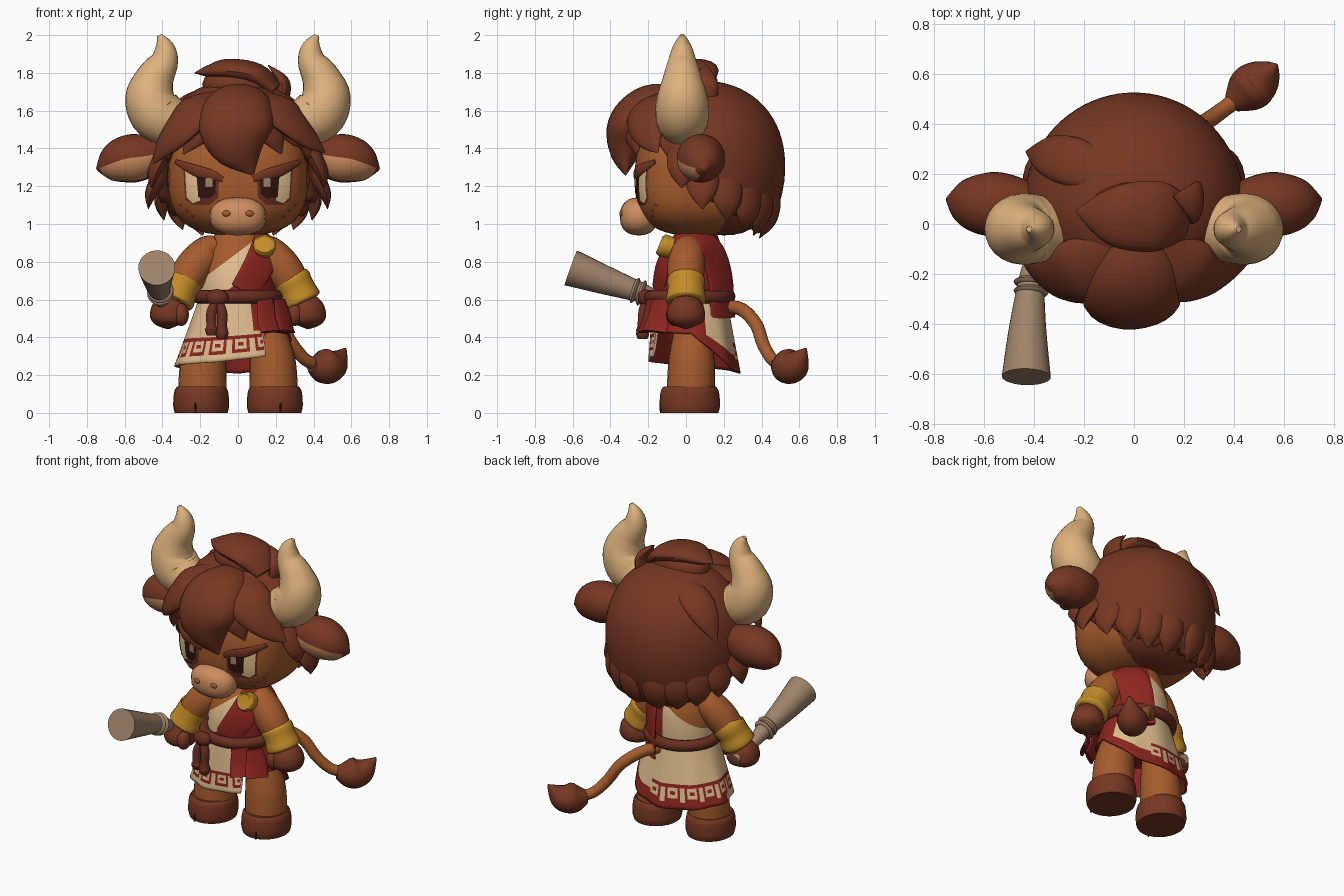
import bpy, bmesh, math
from mathutils import Vector

if "Cube" in bpy.data.objects:
    bpy.data.objects.remove(bpy.data.objects["Cube"])


def material(name, code):
    rgb = [(int(code[i:i + 2], 16) / 255) ** 2.2 for i in range(0, len(code), 2)]
    m = bpy.data.materials.new(name)
    m.use_nodes = True
    m.diffuse_color = (*rgb, 1)
    m.node_tree.nodes["Principled BSDF"].inputs["Base Color"].default_value = (*rgb, 1)
    return m


HAIR, SKIN = material("dark_brown", "763a27"), material("skin_brown", "a45c30")
HORN, CREAM = material("horn_tan", "deb17c"), material("cream_cloth", "e2be8e")
RED, GOLD = material("red_cloth", "8c2a24"), material("gold", "c28a2c")
MUZZLE, WOOD = material("muzzle_peach", "cb8c60"), material("grey_wood", "9e8269")
ROPE, EYE = material("rope_brown", "6a3226"), material("eye_black", "331a12")

made = []
BACK, BELOW, HEAD = Vector((0, 50, 0)), Vector((0, 0, -9)), Vector((0, .07, 1.3))
WAIST = Vector((0, .02, .6))


def finish(name, bm, mats):
    mesh = bpy.data.meshes.new(name)
    bm.to_mesh(mesh)
    bm.free()
    ob = bpy.data.objects.new(name, mesh)
    for m in mats:
        mesh.materials.append(m)
    bpy.context.scene.collection.objects.link(ob)
    made.append(ob)
    return ob


def surface(name, fn, nu, nv, mats, rule=None, caps=False, thick=0, cuts=()):
    """Grid around u and along v, coloured by a rule, optionally cut or thickened."""
    bm = bmesh.new()
    rows = [[bm.verts.new(fn(u / nu, v / nv)) for u in range(nu)] for v in range(nv + 1)]
    for v in range(nv):
        for u in range(nu):
            k = (u + 1) % nu
            f = bm.faces.new((rows[v][u], rows[v][k], rows[v + 1][k], rows[v + 1][u]))
            if rule:
                f.material_index = rule(f.calc_center_median(), u, v)
    if caps:
        bm.faces.new(rows[0])
        bm.faces.new(rows[-1])
    bmesh.ops.remove_doubles(bm, verts=bm.verts[:], dist=1e-4)
    for co, no in cuts:
        bmesh.ops.bisect_plane(bm, geom=bm.verts[:] + bm.edges[:] + bm.faces[:],
                               plane_co=co, plane_no=no)
    if cuts:
        for f in bm.faces:
            f.material_index = rule(f.calc_center_median(), 0, 0)
    if not thick:
        bmesh.ops.recalc_face_normals(bm, faces=bm.faces[:])
    ob = finish(name, bm, mats)
    if thick:
        mod = ob.modifiers.new("thickness", "SOLIDIFY")
        mod.thickness = thick
        mod.material_offset = len(mats) - 1
    return ob


def spline(pts, t):
    n = len(pts) - 1
    i = min(int(t * n), n - 1)
    f = t * n - i
    a, b, c, d = (pts[max(0, min(n, i + k))] for k in (-1, 0, 1, 2))
    return .5 * (2 * b + (c - a) * f + (2 * a - 5 * b + 4 * c - d) * f ** 2
                 + (3 * b - a - 3 * c + d) * f ** 3)


def sweep(name, pts, mat, flat=1, centre=BACK, nu=18, nv=18, side=1, **kw):
    """Tube through (x, y, z, radius) points, flattened away from a centre."""
    pts = [Vector((p[0] * side, *p[1:])) for p in pts]

    def fn(u, v):
        q = spline(pts, v)
        p = q.xyz
        t = (spline(pts, min(1, v + .01)) - spline(pts, max(0, v - .01))).xyz.normalized()
        n = p - centre
        n = (n - n.dot(t) * t).normalized()
        a = u * math.tau
        return p + max(q.w, .001) * (math.cos(a) * t.cross(n) + math.sin(a) * flat * n)
    mats = mat if isinstance(mat, list) else [mat]
    return surface(name, fn, nu, nv, mats, caps=True, **kw)


def blob(name, c, r, mat, power=2, nu=24, nv=16):
    def fn(u, v):
        a, b = u * math.tau, v * math.pi
        d = Vector((math.sin(b) * math.cos(a), math.sin(b) * math.sin(a), -math.cos(b)))
        return Vector(c) + d / sum(abs(d[i] / r[i]) ** power for i in range(3)) ** (1 / power)
    return surface(name, fn, nu, nv, [mat])


def interp(table, x):
    for (a, p), (b, q) in zip(table, table[1:]):
        if x <= b:
            return p + (q - p) * (x - a) / (b - a)
    return table[-1][1]


# head and painted face
HC, HR, HP = (0, .05, 1.25), (.37, .32, .31), 2.8
blob("head", HC, HR, SKIN, HP, 48, 32)


def decal(name, outline, mat, lift, side):
    def on_face(x, z):
        k = max(0, 1 - abs(x / HR[0]) ** HP - abs((z - HC[2]) / HR[2]) ** HP)
        return (x * side, HC[1] - HR[1] * k ** (1 / HP) - lift, z)
    pts = [Vector(p) for p in outline]
    edge = [p.lerp(q, k / 4) for p, q in zip(pts, pts[1:] + pts[:1]) for k in range(4)]
    mid = sum(pts, Vector((0, 0))) / len(pts)
    bm = bmesh.new()
    rings = [[bm.verts.new(on_face(*mid.lerp(p, k / 4))) for p in edge] for k in range(5)]
    for a, b in zip(rings, rings[1:]):
        for i in range(len(edge)):
            j = (i + 1) % len(edge)
            f = bm.faces.new((a[i], a[j], b[j], b[i]))
            f.normal_update()
            if f.normal.y > 0:
                f.normal_flip()
    bmesh.ops.remove_doubles(bm, verts=bm.verts[:], dist=1e-5)
    finish(name, bm, [mat])


for s, tag in ((-1, "right_"), (1, "left_")):
    decal(tag + "eye_rim", [(.1, 1.25), (.105, 1.14), (.15, 1.1), (.24, 1.1), (.28, 1.13),
                            (.29, 1.3), (.2, 1.29)], ROPE, .003, s)
    decal(tag + "eye_white", [(.2, 1.28), (.2, 1.125), (.24, 1.11), (.272, 1.14), (.28, 1.28)],
          CREAM, .005, s)
    decal(tag + "pupil", [(.115, 1.25), (.12, 1.16), (.15, 1.135), (.21, 1.14), (.22, 1.26)],
          EYE, .007, s)
    decal(tag + "eye_glint", [(.135, 1.245), (.172, 1.245), (.172, 1.195), (.135, 1.195)], WOOD, .009, s)
    for x, z in ((.27, 1.07), (.305, 1.1), (.24, 1.04)):
        decal(tag + "freckle", [(x - .01, z), (x, z + .01), (x + .01, z), (x, z - .01)], HAIR, .004, s)
    sweep(tag + "brow", [(.08, -.268, 1.235, .015), (.14, -.265, 1.258, .028),
                         (.23, -.245, 1.285, .03), (.33, -.165, 1.33, .012)], HAIR, .4, HEAD, side=s)
    blob(tag + "nostril", (.06 * s, -.341, 1.055), (.024, .012, .016), SKIN)
blob("muzzle", (0, -.25, 1.04), (.15, .1, .1), MUZZLE, 2.4)

# horns and ears
for s, tag in ((-1, "right_"), (1, "left_")):
    sweep(tag + "horn", [(.26, -.02, 1.52, .1), (.35, -.02, 1.54, .13), (.43, -.02, 1.585, .143),
                         (.463, -.02, 1.675, .134), (.44, -.02, 1.77, .104), (.39, -.02, 1.865, .075),
                         (.39, -.02, 1.94, .05), (.418, -.02, 2, .012)], HORN, side=s, nu=24, nv=30)
    # lighter inner ear on the lower front quarter
    first = 2 if s > 0 else 8
    sweep(tag + "ear", [(.34, .08, 1.38, .06), (.5, .08, 1.355, .12), (.6, .08, 1.34, .124),
                        (.69, .09, 1.31, .085), (.748, .1, 1.29, .008)], [HAIR, MUZZLE],
          side=s, nu=32, nv=30, rule=lambda c, u, v: int(first <= u < first + 6 and v < 26))


# hair: ragged shell plus loose locks
def hair_radius(z):
    k = z - HEAD.z
    if k > 0:
        return .455 * max(0, 1 - (k / .46) ** 2.2) ** (1 / 2.2)
    return .455 * (1 - .25 * (k / .37) ** 2)


HEM = [(-90, 1.48), (-45, 1.42), (-15, 1.29), (5, 1.13), (30, 1.03), (60, .95), (90, .94)]


def hair_point(angle, z, out=0):
    r = hair_radius(z) + out
    depth = 1 if math.sin(angle) > 0 else .78
    return Vector((.97 * r * math.cos(angle), HEAD.y + depth * r * math.sin(angle), z))


def hair_shell(u, v):
    a = u * math.tau
    deg = math.degrees(math.asin(math.sin(a)))
    low = interp(HEM, deg) + .03 * abs(deg / 9 % 2 - 1)
    return hair_point(a, low + (1.76 - low) * math.sin(v * math.pi / 2))


surface("hair_shell", hair_shell, 80, 24, [HAIR], thick=.06)
blob("nape_hair", (0, .2, 1.19), (.34, .24, .25), HAIR, 2.4)
for s in (-1, 1):
    for deg, z, flare in ((-14, 1.19, .04), (2, 1.08, .075), (20, 1.02, .04), (38, .97, .02),
                          (56, .94, 0), (76, .925, -.01)):
        a = math.radians(deg)
        path = [(*hair_point(a, z + h, o), w) for h, o, w in
                ((.3, -.05, .05), (.18, -.025, .09), (.08, flare / 2, .07), (0, flare, .004))]
        sweep("side_lock", path, HAIR, .45, HEAD, side=s, nu=12, nv=12)
LOCKS = {
    "right_bang": [(-.05, -.06, 1.68, .09), (-.2, -.18, 1.61, .14), (-.3, -.21, 1.51, .12),
                   (-.39, -.18, 1.41, .075), (-.45, -.14, 1.32, .005)],
    "right_inner_bang": [(-.1, -.17, 1.6, .09), (-.2, -.23, 1.5, .1), (-.29, -.23, 1.37, .005)],
    "left_bang": [(.08, -.06, 1.68, .09), (.2, -.18, 1.61, .14), (.29, -.21, 1.53, .11),
                  (.39, -.18, 1.44, .065), (.46, -.15, 1.38, .005)],
    "left_inner_bang": [(.1, -.2, 1.6, .09), (.17, -.26, 1.5, .1), (.23, -.26, 1.37, .005)],
    "crown_tuft": [(.2, .02, 1.71, .09), (.1, .03, 1.79, .14), (-.05, .03, 1.82, .13),
                   (-.15, .04, 1.81, .08), (-.23, .05, 1.8, .005)],
    "small_tuft": [(.23, .08, 1.64, .08), (.24, .09, 1.75, .08), (.16, .11, 1.84, .006)],
    "back_lock": [(-.1, .2, 1.7, .08), (-.25, .25, 1.64, .1), (-.35, .28, 1.55, .08), (-.43, .29, 1.42, .005)],
}
for name, path in LOCKS.items():
    sweep(name, path, HAIR, .42, HEAD, nu=20, nv=20)
sweep("centre_bang", [(.02, 0, 1.68, .08), (.01, -.18, 1.64, .17), (-.01, -.29, 1.53, .2),
                      (.01, -.32, 1.4, .15), (.08, -.32, 1.26, .006)], HAIR, .6, HEAD, nu=24, nv=20)
blob("crown_volume", (.01, .04, 1.74), (.2, .13, .1), HAIR)


# torso with slanted cloth
def torso_paint(c, u, v):
    k = c.z - .75 * c.x
    if c.y > .04 and c.x > .03:
        return 2
    return 0 if k > .85 else 1 if k > .69 or c.y > .04 else 2


SLANT = (-.75, 0, 1)
sweep("torso", [(0, .02, .42, .18), (0, .02, .55, .195), (0, .025, .7, .2), (0, .04, .82, .18),
                (0, .05, .9, .145), (0, .05, .97, .11)], [SKIN, CREAM, RED], .92, nu=32,
      rule=torso_paint, cuts=[((0, 0, .85), SLANT), ((0, 0, .69), SLANT),
                              ((.03, 0, 0), (1, 0, 0)), ((0, .04, 0), (0, 1, 0))])
sweep("shoulder_drape", [(.03, -.15, .64, .08), (.1, -.125, .76, .085), (.155, -.05, .88, .09),
                         (.17, .04, .92, .095), (.15, .13, .87, .1), (.13, .18, .72, .1),
                         (.125, .195, .5, .1)], RED, .17, Vector((0, .03, .7)), nv=30)
for x, y in ((.14, -.19), (.22, -.15)):
    sweep("hip_drape", [(x, y + .01, .6, .05), (x + .02, y, .5, .07), (x + .04, y - .02, .43, .075)],
          RED, .2, WAIST)
sweep("medallion", [(.14, -.07, .872, .055), (.14, -.125, .888, .06), (.14, -.14, .894, .045)],
      GOLD, 1, BELOW, nu=24, nv=6)

# skirt open over the left leg, with key-pattern border
SKIRT = [(0, .42), (30, .33), (60, .23), (90, .21), (180, .25), (250, .27), (298, .3), (303, .43), (360, .42)]


def skirt(u, v):
    a = u * math.tau
    low = interp(SKIRT, u * 360)
    z = low + (.61 - low) * v
    k = (.61 - z) / .35
    fold = 1 + .02 * k * math.sin(9 * a)
    return Vector(((.205 + .125 * k) * fold * math.cos(a),
                   .02 + .015 * k + (.195 + .045 * k) * fold * math.sin(a), z))


def skirt_paint(c, u, v):
    deg = u * 360 / 120
    if deg > 300 or deg < 20 or (deg > 285 and c.z > .43):
        return 1
    if deg < 75 or (deg < 180 and v < 2):
        return int(v < 4)
    k = u % 8
    return int(v == 6 or (v == 2 and k < 6) or (2 < v < 6 and k in (0, 5)) or (v == 4 and k in (2, 3)))


surface("skirt", skirt, 120, 18, [CREAM, RED], skirt_paint, thick=.012)


# rope belt, knot and tassels
def belt(u, v):
    a, b = u * math.tau, v * math.tau
    r = .032 * math.cos(a)
    return Vector(((.215 + r) * math.cos(b), .02 + (.21 + r) * math.sin(b), .615 + .035 * math.sin(a)))


surface("belt", belt, 12, 48, [ROPE])
blob("belt_knot", (-.11, -.215, .61), (.06, .04, .045), ROPE)
for x, low in ((-.14, .41), (-.085, .39)):
    sweep("tassel", [(-.11, -.21, .6, .025), (x, -.225, .53, .028), (x, -.23, .46, .027),
                     (x, -.23, low + .03, .035), (x, -.23, low, .025)], ROPE)

# arms, cuffs, hands, legs and hooves
for s, tag, y in ((-1, "right_", -.08), (1, "left_", 0)):
    sweep(tag + "arm", [(.1, .01, .88, .06), (.16, .01, .85, .09), (.24, y * .3, .76, .1),
                        (.31, y * .7, .65, .085), (.35, y, .57, .07)], SKIN, side=s)
    sweep(tag + "cuff", [(.277, y * .5, .72, .088), (.285, y * .5, .705, .1), (.31, y * .7, .655, .098),
                         (.335, y * .85, .6, .106), (.342, y * .9, .585, .09)], GOLD, side=s, nu=24)
    sweep(tag + "hand", [(.335, y, .6, .07), (.36, y, .54, .1), (.37, y, .48, .088),
                         (.37, y, .445, .01)], HAIR, side=s)
    blob(tag + "thumb", (.3 * s, y - .06, .52), (.04, .045, .06), HAIR)
    sweep(tag + "leg", [(.13, .03, .52, .07), (.16, .03, .41, .1), (.182, .03, .27, .123),
                        (.19, .025, .1, .128)], SKIN, side=s, nu=24)
    sweep(tag + "hoof", [(.195, .02, 0, .14), (.195, .02, .04, .148), (.195, .02, .11, .143),
                         (.195, .02, .14, .128)], HAIR, 1.08, side=s, nu=28)
    sweep(tag + "hoof_cleft", [(.225, -.135, 0, .006), (.225, -.136, .04, .005), (.225, -.13, .08, .002)],
          EYE, .6, side=s, nu=8)

# club
sweep("club", [(-.375, .02, .525, .032), (-.4, -.13, .585, .035), (-.41, -.22, .63, .05),
               (-.425, -.42, .7, .075), (-.43, -.61, .768, .098)], WOOD, 1, BELOW, nu=24)
for y, z in ((-.235, .635), (-.27, .648)):
    sweep("club_ring", [(-.41, y + .012, z - .004, .055), (-.411, y, z, .07),
                        (-.412, y - .012, z + .004, .057)], WOOD, 1, BELOW, nu=24, nv=6)

# tail
sweep("tail", [(.05, .19, .56, .035), (.12, .29, .55, .036), (.22, .37, .47, .035),
               (.29, .41, .36, .034), (.36, .46, .28, .033), (.44, .52, .25, .033)], SKIN, nv=30)
sweep("tail_tuft", [(.39, .48, .255, .04), (.45, .53, .245, .09), (.51, .58, .26, .08),
                    (.57, .635, .34, .006)], HAIR)

bpy.ops.object.select_all(action="DESELECT")
for ob in made:
    ob.select_set(True)
bpy.context.view_layer.objects.active = made[0]
bpy.ops.object.shade_smooth_by_angle(angle=math.radians(40))
